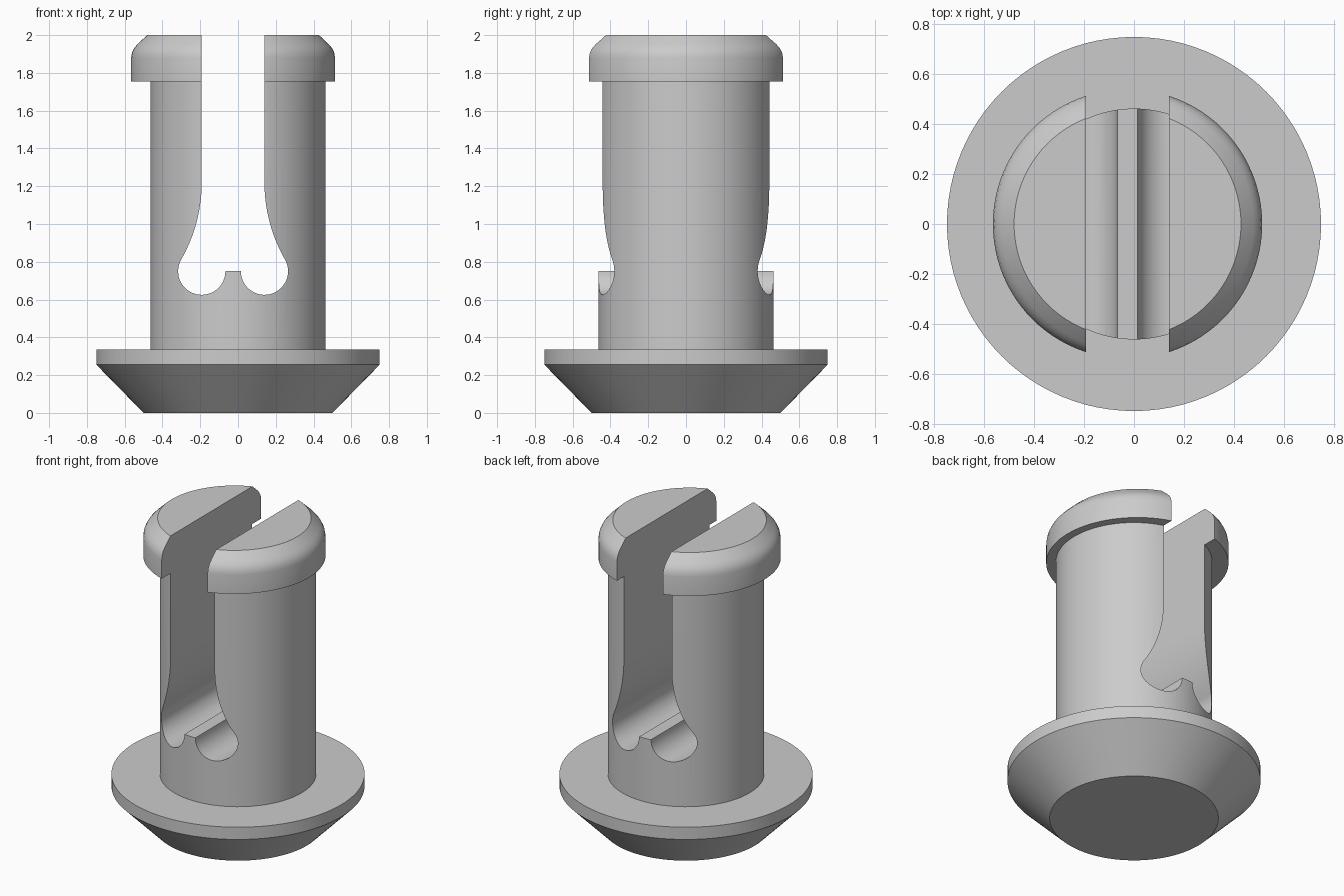
import bpy, bmesh
from math import sin, cos, pi, atan2

cube = bpy.data.objects.get("Cube")
if cube:
    bpy.data.objects.remove(cube, do_unlink=True)

# Single plain grey
grey = bpy.data.materials.new("plain grey")
grey.use_nodes = True
COLOUR = (0.6, 0.6, 0.6, 1)
grey.diffuse_color = COLOUR
grey.node_tree.nodes["Principled BSDF"].inputs["Base Color"].default_value = COLOUR


def add_object(name, bm):
    bmesh.ops.recalc_face_normals(bm, faces=bm.faces)
    mesh = bpy.data.meshes.new(name)
    bm.to_mesh(mesh)
    bm.free()
    mesh.materials.append(grey)
    obj = bpy.data.objects.new(name, mesh)
    bpy.context.collection.objects.link(obj)
    return obj


def turned(name, profile, centre_x=0, sides=96):
    """Solid of revolution from (radius, height) points, capped at both ends."""
    bm = bmesh.new()
    rings = [[bm.verts.new((centre_x + r * cos(2 * pi * i / sides),
                            r * sin(2 * pi * i / sides), z))
              for i in range(sides)] for r, z in profile]
    for low, high in zip(rings, rings[1:]):
        for i in range(sides):
            j = (i + 1) % sides
            bm.faces.new((low[i], low[j], high[j], high[i]))
    bm.faces.new(rings[0])
    bm.faces.new(rings[-1])
    return add_object(name, bm)


def arc(cx, cz, r, start, end, steps):
    return [(cx + r * cos(start + (end - start) * i / steps),
             cz + r * sin(start + (end - start) * i / steps)) for i in range(steps + 1)]


def slot_cutter():
    """Keyhole slot: straight walls, flared arcs, two round pockets beside a rib."""
    mid, half = -0.026, 0.166
    pocket, pocket_z, flare_z = 0.125, 0.75, 1.22
    drop = flare_z - pocket_z
    flare = (drop ** 2 - pocket ** 2) / (2 * pocket)   # flare tangent to pocket
    tilt = atan2(drop, flare)
    side = [(half, 2.2)]
    side += arc(half + flare, flare_z, flare, pi, pi + tilt, 14)
    side += arc(half, pocket_z, pocket, tilt, -pi, 28)[1:]
    outline = side + [(-x, z) for x, z in reversed(side)]
    bm = bmesh.new()
    face = bm.faces.new([bm.verts.new((mid + x, -1, z)) for x, z in outline])
    grown = bmesh.ops.extrude_face_region(bm, geom=[face])["geom"]
    bmesh.ops.translate(bm, vec=(0, 2, 0),
                        verts=[v for v in grown if isinstance(v, bmesh.types.BMVert)])
    cutter = add_object("slot_cutter", bm)
    cutter.hide_render = True
    return cutter


# Turned parts; the head sits slightly off the shaft axis
base = turned("base_flange", [(0.5, 0), (0.75, 0.255), (0.75, 0.335)])
shaft = turned("split_shaft", [(0.463, 0.335), (0.463, 1.755)])
head = turned("split_head", [(0.54, 1.755), (0.54, 1.88), (0.535, 1.908), (0.523, 1.932),
                             (0.505, 1.953), (0.455, 2.0)], centre_x=-0.026)

# Cut the slot through shaft and head
cutter = slot_cutter()
for part in (shaft, head):
    cut = part.modifiers.new("slot", 'BOOLEAN')
    cut.operation = 'DIFFERENCE'
    cut.solver = 'EXACT'
    cut.object = cutter
    bpy.context.view_layer.objects.active = part
    bpy.ops.object.modifier_apply(modifier=cut.name)
bpy.data.objects.remove(cutter, do_unlink=True)

# Smooth round walls, keep the edges crisp
bpy.ops.object.select_all(action='DESELECT')
for part in (base, shaft, head):
    part.select_set(True)
bpy.context.view_layer.objects.active = head
bpy.ops.object.shade_smooth_by_angle(angle=pi / 6)
